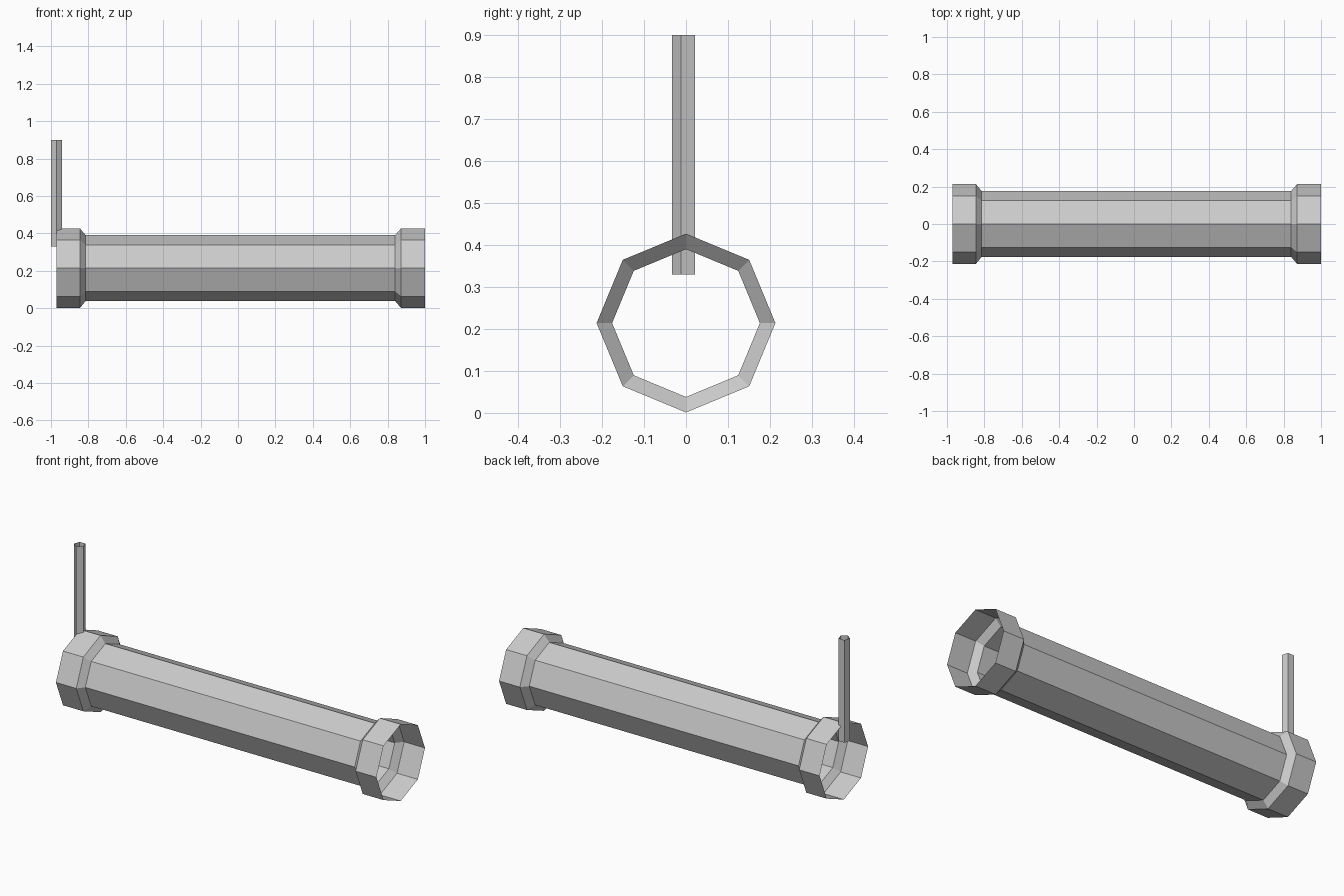
import bpy
import bmesh
from math import cos, sin, pi
from mathutils import Vector

cube = bpy.data.objects.get("Cube")
if cube:
    bpy.data.objects.remove(cube, do_unlink=True)

grey = bpy.data.materials.new("plain grey")
grey.use_nodes = True
colour = (0.6, 0.6, 0.6, 1)
grey.diffuse_color = colour
grey.node_tree.nodes["Principled BSDF"].inputs["Base Color"].default_value = colour


def open_shell(name, sides, profile, centre, axis, u, v):
    """Sweep a polygon along an axis; profile holds (position, radius) pairs."""
    centre, axis, u, v = map(Vector, (centre, axis, u, v))
    bm = bmesh.new()
    rings = []
    for position, radius in profile:
        angles = [2 * pi * i / sides for i in range(sides)]
        rings.append([bm.verts.new(centre + axis * position
                                   + radius * (u * cos(a) + v * sin(a)))
                      for a in angles])
    for a, b in zip(rings, rings[1:]):
        for i in range(sides):
            j = (i + 1) % sides
            bm.faces.new((a[i], a[j], b[j], b[i]))
    mesh = bpy.data.meshes.new(name)
    bm.to_mesh(mesh)
    bm.free()
    mesh.materials.append(grey)
    obj = bpy.data.objects.new(name, mesh)
    bpy.context.collection.objects.link(obj)
    return obj


# Eight-sided open pipe with a wider collar at each end
wide, narrow = 0.213, 0.176
open_shell("pipe", 8,
           [(-0.97, wide), (-0.845, wide), (-0.815, narrow),
            (0.84, narrow), (0.872, wide), (1.0, wide)],
           (0, 0, 0.214), (1, 0, 0), (0, 1, 0), (0, 0, 1))

# Five-sided upright rod, open at both ends, one edge facing the front
open_shell("upright_rod", 5, [(0.33, 0.0304), (0.9, 0.0304)],
           (-0.971, -0.0026, 0), (0, 0, 1), (0, -1, 0), (1, 0, 0))
